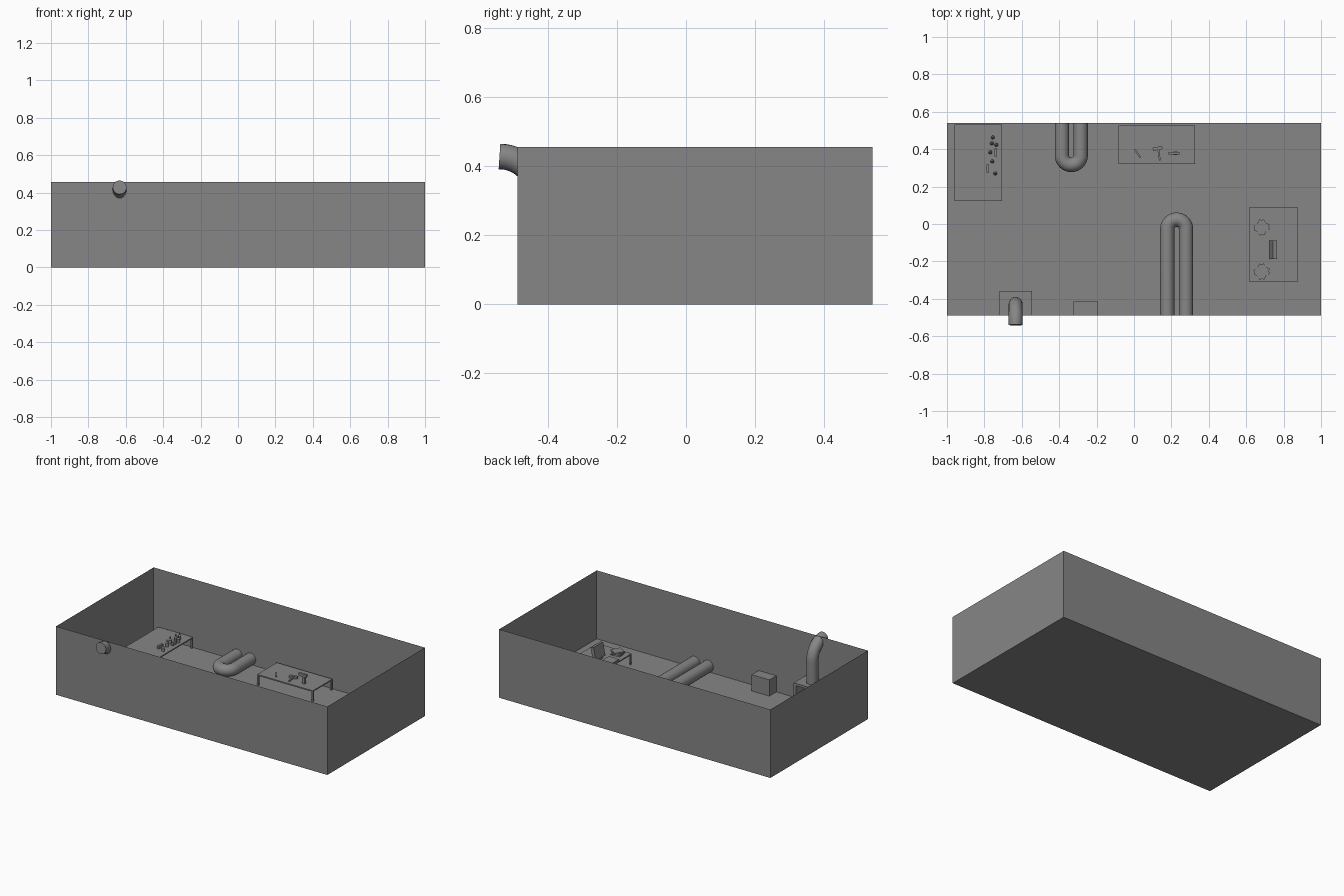
import bpy, bmesh, math
from mathutils import Vector, Matrix

cube = bpy.data.objects.get("Cube")
if cube:
    bpy.data.objects.remove(cube, do_unlink=True)

# One flat grey for everything
GREY = (0.24, 0.24, 0.24, 1)
grey = bpy.data.materials.new("mid_grey")
grey.use_nodes = True
grey.diffuse_color = GREY
grey.node_tree.nodes["Principled BSDF"].inputs["Base Color"].default_value = GREY

FRONT, BACK, WALL_TOP = -0.488, 0.54, 0.456
TABLE_TOP = 0.072


def finish(bm, name, smooth=False):
    bmesh.ops.recalc_face_normals(bm, faces=bm.faces)
    mesh = bpy.data.meshes.new(name)
    bm.to_mesh(mesh)
    bm.free()
    mesh.materials.append(grey)
    obj = bpy.data.objects.new(name, mesh)
    bpy.context.collection.objects.link(obj)
    if smooth:
        bpy.ops.object.select_all(action='DESELECT')
        obj.select_set(True)
        bpy.context.view_layer.objects.active = obj
        bpy.ops.object.shade_smooth_by_angle(angle=math.radians(40))
    return obj


def add_box(bm, x, y, z, sx, sy, sz, turn=0, tilt=0):
    """Box with its base centre at x, y, z."""
    m = (Matrix.Translation((x, y, z)) @ Matrix.Rotation(turn, 4, 'Z')
         @ Matrix.Rotation(tilt, 4, 'Y') @ Matrix.Translation((0, 0, sz / 2))
         @ Matrix.Diagonal((sx, sy, sz, 1)))
    return bmesh.ops.create_cube(bm, size=1, matrix=m)["verts"]


def add_cylinder(bm, x, y, z, r, h, top=None):
    bmesh.ops.create_cone(bm, cap_ends=True, segments=12, radius1=r,
                          radius2=r if top is None else top, depth=h,
                          matrix=Matrix.Translation((x, y, z + h / 2)))


def box(name, *args, **kw):
    bm = bmesh.new()
    add_box(bm, *args, **kw)
    return finish(bm, name)


def pipe(name, path, r, side, segments=20):
    """Sweep a circle along a flat path; side is the normal of its plane."""
    bm = bmesh.new()
    path = [Vector(p) for p in path]
    side = Vector(side)
    rings = []
    for i, p in enumerate(path):
        along = (path[min(i + 1, len(path) - 1)] - path[max(i - 1, 0)]).normalized()
        across = along.cross(side)
        angles = [math.tau * k / segments for k in range(segments)]
        rings.append([bm.verts.new(p + r * (math.cos(a) * across + math.sin(a) * side))
                      for a in angles])
    for a, b in zip(rings, rings[1:]):
        for k in range(segments):
            n = (k + 1) % segments
            bm.faces.new((a[k], a[n], b[n], b[k]))
    bm.faces.new(rings[0])
    bm.faces.new(rings[-1])
    return finish(bm, name, smooth=True)


def u_pipe(name, x, wall_y, bend_y, direction):
    r, bend = 0.0385, 0.05
    arc = [math.pi * k / 16 for k in range(17)]
    path = [(x - bend, wall_y, r)]
    path += [(x - bend * math.cos(a), bend_y + direction * bend * math.sin(a), r) for a in arc]
    path += [(x + bend, wall_y, r)]
    return pipe(name, path, r, (0, 0, 1))


def table(name, x0, x1, y0, y1):
    bm = bmesh.new()
    thick, leg = 0.008, 0.01
    cx, cy = (x0 + x1) / 2, (y0 + y1) / 2
    add_box(bm, cx, cy, TABLE_TOP - thick, x1 - x0, y1 - y0, thick)
    for x in (x0 + leg / 2, x1 - leg / 2):
        for y in (y0 + leg / 2, y1 - leg / 2):
            add_box(bm, x, y, 0, leg, leg, TABLE_TOP - thick)
    return finish(bm, name)


# Open-topped room with sheet walls
bm = bmesh.new()
add_box(bm, 0, (FRONT + BACK) / 2, 0, 2, BACK - FRONT, WALL_TOP)
lid = max(bm.faces, key=lambda f: f.calc_center_median().z)
bmesh.ops.delete(bm, geom=[lid], context='FACES_ONLY')
finish(bm, "room_shell")

# Floor pipes
u_pipe("back_floor_pipe", -0.335, BACK, 0.366, -1)
u_pipe("front_floor_pipe", 0.228, FRONT, -0.027, 1)

# Stove with a recessed opening, and its flue bending out over the wall
bm = bmesh.new()
add_box(bm, -0.632, -0.4225, 0, 0.175, 0.131, 0.17)
opening = max(bm.faces, key=lambda f: f.calc_center_median().y)
bmesh.ops.inset_region(bm, faces=[opening], thickness=0.022)
bmesh.ops.inset_region(bm, faces=[opening], thickness=0.0001, depth=-0.08)
finish(bm, "stove_body")

bend, end_y, bend_z = 0.113, -0.54, 0.315
flue = [(-0.633, end_y + bend, 0.168)]
for k in range(13):
    a = math.pi / 2 * k / 12
    flue.append((-0.633, end_y + bend * math.cos(a), bend_z + bend * math.sin(a)))
pipe("stove_flue", flue, 0.037, (1, 0, 0))

# Storage box by the front wall
box("storage_box", -0.259, -0.4515, 0, 0.131, 0.073, 0.108)

# Tables
table("bottle_table", -0.96, -0.707, 0.123, 0.533)
table("tool_table", -0.083, 0.327, 0.321, 0.527)
table("desk", 0.618, 0.873, -0.31, 0.091)

# Bottles and small blocks
bm = bmesh.new()
for x, y in ((-0.755, 0.463), (-0.736, 0.423), (-0.76, 0.431),
             (-0.768, 0.383), (-0.758, 0.335), (-0.742, 0.27)):
    add_cylinder(bm, x, y, TABLE_TOP, 0.01, 0.024)
    add_cylinder(bm, x, y, TABLE_TOP + 0.024, 0.01, 0.008, 0.004)
    add_cylinder(bm, x, y, TABLE_TOP + 0.032, 0.004, 0.012)
finish(bm, "bottles", smooth=True)
for side, x, y in (("back", -0.739, 0.383), ("front", -0.782, 0.297)):
    box(side + "_block", x, y, TABLE_TOP, 0.013, 0.043, 0.02)

# Hand tools
box("chisel", 0.019, 0.377, TABLE_TOP, 0.009, 0.054, 0.009, turn=math.radians(35))
bm = bmesh.new()
add_box(bm, 0.126, 0.404, TABLE_TOP, 0.052, 0.017, 0.015, turn=math.radians(12))
add_box(bm, 0.134, 0.371, TABLE_TOP + 0.003, 0.009, 0.062, 0.009, turn=math.radians(8))
finish(bm, "hammer")
bm = bmesh.new()
add_box(bm, 0.222, 0.378, TABLE_TOP, 0.02, 0.018, 0.045)
add_box(bm, 0.214, 0.378, TABLE_TOP + 0.045, 0.058, 0.015, 0.018)
finish(bm, "upright_drill")

# Monitor and keyboard
bm = bmesh.new()
add_box(bm, 0.744, -0.137, TABLE_TOP, 0.04, 0.05, 0.006)
add_box(bm, 0.736, -0.137, TABLE_TOP + 0.006, 0.022, 0.1, 0.085, tilt=math.radians(12))
finish(bm, "monitor")
box("keyboard", 0.664, -0.145, TABLE_TOP, 0.076, 0.09, 0.006)

# Stacks of turned square plates
for side, y in (("back", -0.018), ("front", -0.255)):
    bm = bmesh.new()
    for k, turn in enumerate((8, 34, 62)):
        add_box(bm, 0.683, y, TABLE_TOP + 0.008 * k, 0.066, 0.062, 0.008,
                turn=math.radians(turn))
    finish(bm, side + "_plate_stack")
